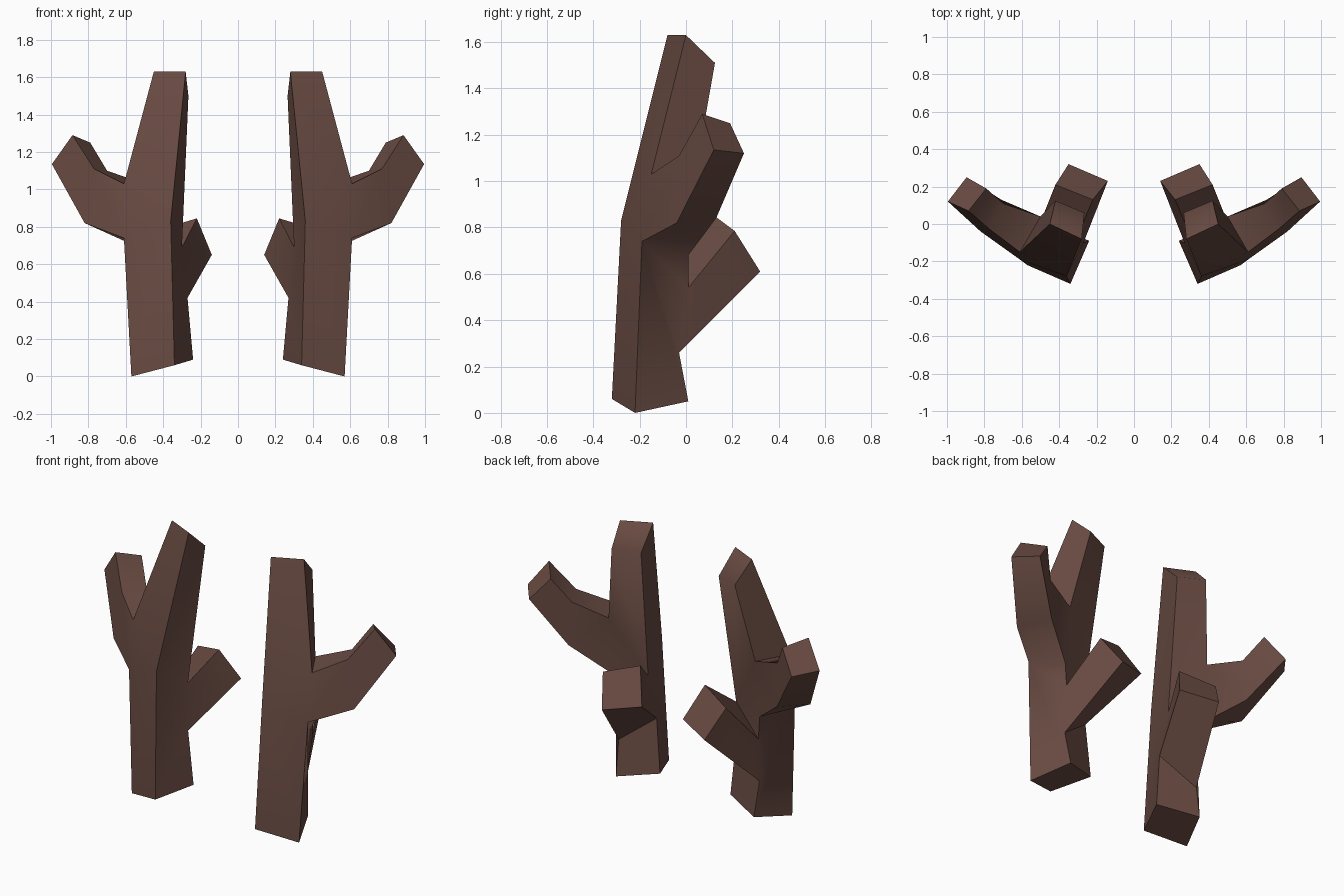
import bpy, bmesh, math

if "Cube" in bpy.data.objects:
    bpy.data.objects.remove(bpy.data.objects["Cube"])

bark = bpy.data.materials.new("bark_brown")
bark.diffuse_color = (0.14, 0.07, 0.055, 1)
bark.use_nodes = True
bark.node_tree.nodes["Principled BSDF"].inputs["Base Color"].default_value = bark.diffuse_color

# Corner points of one four-sided branch (p base, m/n branch sockets, t top)
PTS = {
    "p1": (.57, -.22, 0), "p2": (.34, -.32, .06), "p3": (.24, -.09, .09), "p4": (.47, .01, .05),
    "m1": (.61, -.19, .74), "M1": (.61, -.15, 1.03), "m2": (.36, -.28, .83),
    "m4": (.51, .01, .68), "M4": (.50, .04, 1.03),
    "n3": (.27, -.10, .42), "N3": (.30, -.06, .69), "n4": (.48, -.03, .26), "N4": (.50, .01, .54),
    "t1": (.45, 0, 1.63), "t2": (.28, -.08, 1.63), "t3": (.265, .06, 1.5), "t4": (.42, .125, 1.51),
    # side fork: knee and tip
    "j1": (.82, -.04, .82), "j2": (.77, -.03, 1.11), "j3": (.70, .11, 1.10), "j4": (.71, .13, .84),
    "q1": (.995, .12, 1.135), "q2": (.885, .07, 1.29), "q3": (.79, .19, 1.25), "q4": (.895, .25, 1.12),
    # rear stub tip
    "r1": (.14, .23, .65), "r2": (.35, .32, .61), "r3": (.22, .13, .845), "r4": (.42, .21, .785),
}
TRUNK = ["p1 p2 p3 p4", "t1 t2 t3 t4",
         "p1 p2 m2 m1", "m1 m2 M1", "M1 m2 t2 t1",
         "p2 p3 n3 m2", "n3 N3 m2", "m2 N3 t3 t2",
         "p3 p4 n4 n3", "N3 N4 m4", "N3 m4 M4", "N3 M4 t4 t3",
         "p4 p1 m1 n4", "n4 m1 N4", "N4 m1 m4", "M4 M1 t1 t4"]
# Each limb: successive rings of four corners, capped at the end
LIMBS = [["m1 M1 M4 m4", "j1 j2 j3 j4", "q1 q2 q3 q4"],
         ["n3 n4 N4 N3", "r1 r2 r4 r3"]]


def antler(name, side):
    bm = bmesh.new()
    v = {k: bm.verts.new((x * side, y, z)) for k, (x, y, z) in PTS.items()}
    for f in TRUNK:
        bm.faces.new([v[k] for k in f.split()])
    for limb in LIMBS:
        rings = [[v[k] for k in r.split()] for r in limb]
        for a, b in zip(rings, rings[1:]):
            for i in range(4):
                j = (i + 1) % 4
                bm.faces.new((a[i], a[j], b[j], b[i]))
        bm.faces.new(rings[-1])
    bmesh.ops.recalc_face_normals(bm, faces=bm.faces)
    me = bpy.data.meshes.new(name)
    bm.to_mesh(me)
    bm.free()
    me.materials.append(bark)
    ob = bpy.data.objects.new(name, me)
    bpy.context.collection.objects.link(ob)
    bpy.ops.object.select_all(action='DESELECT')
    ob.select_set(True)
    bpy.context.view_layer.objects.active = ob
    bpy.ops.object.shade_smooth_by_angle(angle=math.radians(60))


antler("right_antler", 1)
antler("left_antler", -1)
